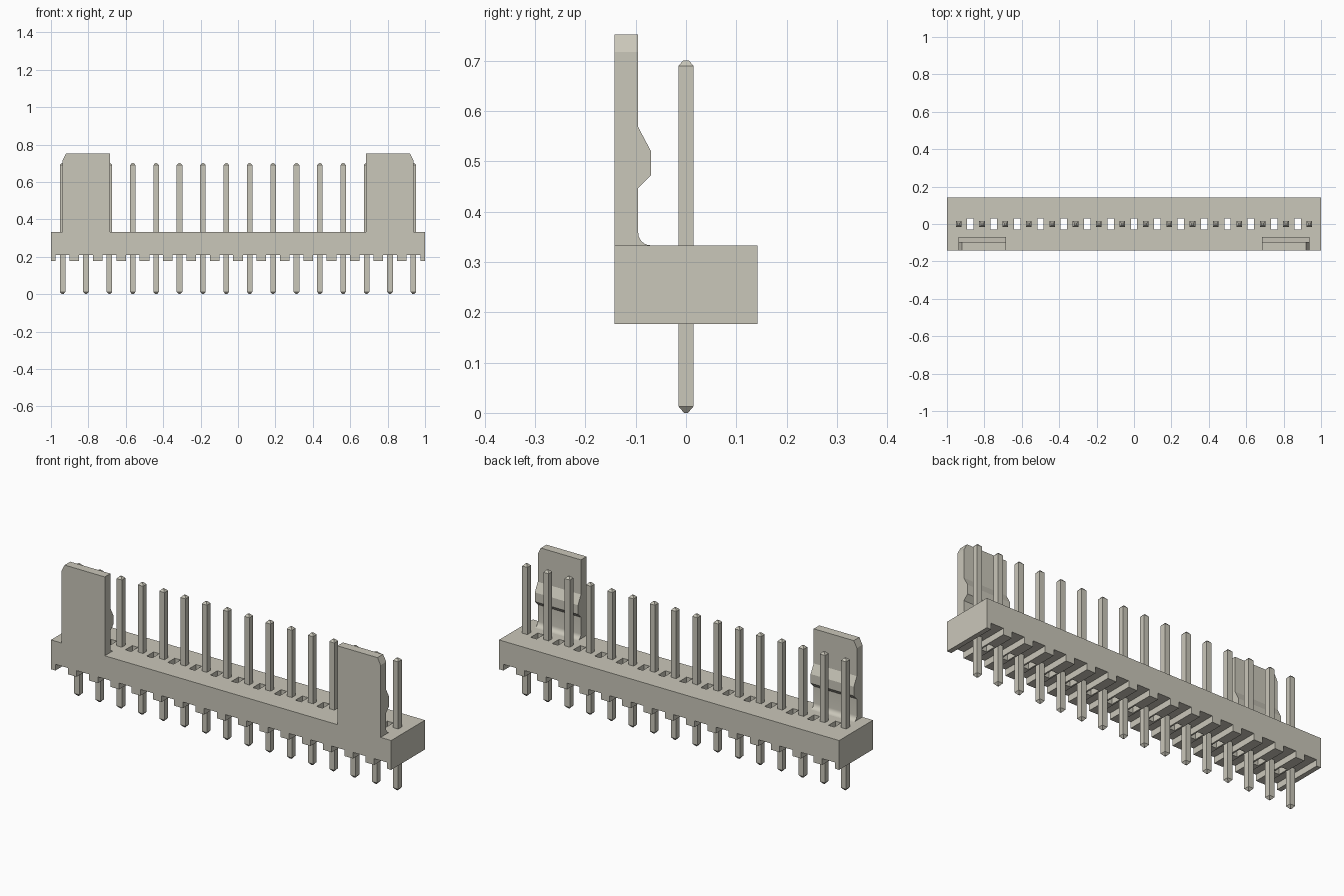
import bpy
import bmesh
import math
from mathutils import Matrix, Vector

default = bpy.data.objects.get("Cube")
if default:
    bpy.data.objects.remove(default, do_unlink=True)

COUNT = 16
PITCH = 2 / COUNT
DEPTH = 0.142               # half depth of the body
BASE, NOTCH, TOP = 0.177, 0.21, 0.333

ivory = bpy.data.materials.new("warm_grey")
ivory.use_nodes = True
colour = (0.59, 0.57, 0.49, 1)
ivory.diffuse_color = colour
ivory.node_tree.nodes["Principled BSDF"].inputs["Base Color"].default_value = colour


def make_object(name, bm):
    bmesh.ops.recalc_face_normals(bm, faces=bm.faces)
    mesh = bpy.data.meshes.new(name)
    bm.to_mesh(mesh)
    bm.free()
    mesh.materials.append(ivory)
    obj = bpy.data.objects.new(name, mesh)
    bpy.context.collection.objects.link(obj)
    return obj


def extrude(points, offset):
    """Closed prism from a planar outline."""
    bm = bmesh.new()
    face = bm.faces.new([bm.verts.new(p) for p in points])
    result = bmesh.ops.extrude_face_region(bm, geom=[face], use_keep_orig=True)
    verts = [g for g in result["geom"] if isinstance(g, bmesh.types.BMVert)]
    bmesh.ops.translate(bm, verts=verts, vec=Vector(offset))
    return bm


def pin_x(i):
    return -1 + PITCH * (i + 0.5)


# Body: comb outline with a notch under every pin
outline = [(1, TOP), (-1, TOP), (-1, BASE)]
for i in range(COUNT):
    a, b = pin_x(i) - 0.037, pin_x(i) + 0.037
    outline += [(a, BASE), (a, NOTCH), (b, NOTCH), (b, BASE)]
outline.append((1, BASE))
body = make_object("body", extrude([(x, -DEPTH, z) for x, z in outline],
                                   (0, 2 * DEPTH, 0)))

# Through slots between the pins
bm = bmesh.new()
for i in range(COUNT - 1):
    place = Matrix.Translation((pin_x(i) + PITCH / 2, 0, 0.25))
    bmesh.ops.create_cube(bm, size=1,
                          matrix=place @ Matrix.Diagonal((0.034, 0.058, 0.4, 1)))
cutter = make_object("slot_cutter", bm)
cutter.hide_render = True
cutter.hide_viewport = True
cut = body.modifiers.new("slots", "BOOLEAN")
cut.operation = "DIFFERENCE"
cut.solver = "EXACT"
cut.object = cutter

# Pins: square rods with tapered tips
for i in range(COUNT):
    bm = bmesh.new()
    rings = []
    for z, r in ((0, 0.004), (0.013, 0.015), (0.69, 0.015), (0.701, 0.005)):
        rings.append([bm.verts.new((pin_x(i) + sx * r, sy * r, z))
                      for sx, sy in ((-1, -1), (1, -1), (1, 1), (-1, 1))])
    for low, high in zip(rings, rings[1:]):
        for k in range(4):
            n = (k + 1) % 4
            bm.faces.new((low[k], low[n], high[n], high[k]))
    bm.faces.new(rings[0])
    bm.faces.new(rings[-1])
    make_object(f"pin_{i + 1}", bm)

# Locking tabs: side profile with base fillet and catch, outer top corner cut
BACK, CATCH, PEAK = -0.095, -0.07, 0.752
INNER, OUTER = 0.684, 0.938
profile = [(-DEPTH, PEAK), (-DEPTH, TOP)]
for k in range(7):
    t = math.radians(90 * k / 6)
    r = CATCH - BACK
    profile.append((CATCH - r * math.sin(t), TOP + r * (1 - math.cos(t))))
profile += [(BACK, 0.447), (CATCH, 0.472), (CATCH, 0.521), (BACK, 0.568), (BACK, PEAK)]
for name, side in (("left_tab", 1), ("right_tab", -1)):
    bm = extrude([(side * INNER, y, z) for y, z in profile],
                 (side * (OUTER - INNER), 0, 0))
    cut_edges = bmesh.ops.bisect_plane(
        bm, geom=bm.verts[:] + bm.edges[:] + bm.faces[:],
        plane_co=(side * OUTER, 0, 0.717), plane_no=(side * 0.035, 0, 0.018),
        clear_outer=True)["geom_cut"]
    bmesh.ops.holes_fill(bm, edges=[e for e in cut_edges
                                    if isinstance(e, bmesh.types.BMEdge)])
    tab = make_object(name, bm)
    bpy.ops.object.select_all(action="DESELECT")
    tab.select_set(True)
    bpy.context.view_layer.objects.active = tab
    bpy.ops.object.shade_smooth_by_angle(angle=math.radians(25))
